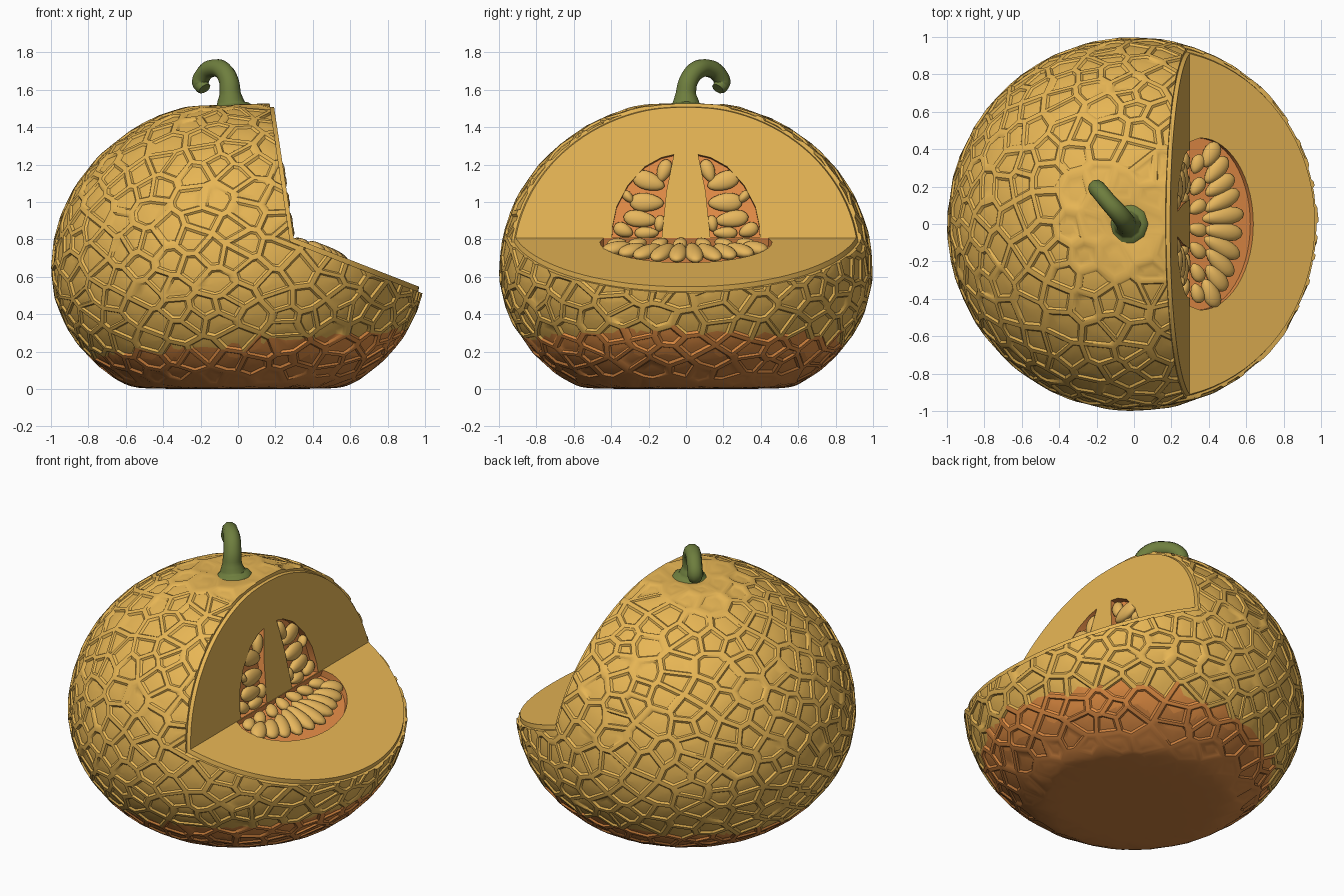
import bpy, bmesh, math, random
from mathutils import Vector

if "Cube" in bpy.data.objects:
    bpy.data.objects.remove(bpy.data.objects["Cube"])

random.seed(7)
CEN = Vector((0, 0, 0.64))


def mat(name, r, g, b):
    lin = lambda c: ((c / 255 + 0.055) / 1.055) ** 2.4
    m = bpy.data.materials.new(name)
    m.diffuse_color = (lin(r), lin(g), lin(b), 1)
    m.use_nodes = True
    m.node_tree.nodes["Principled BSDF"].inputs["Base Color"].default_value = m.diffuse_color
    return m


RIND = mat("rind yellow", 234, 184, 86)
RUST = mat("rind rust", 228, 143, 68)
BROWN = mat("rind brown", 204, 128, 62)
FLESH = mat("flesh yellow", 234, 184, 86)
PULP = mat("pulp orange", 238, 147, 74)
SEED = mat("seed cream", 238, 188, 96)
GREEN = mat("stem green", 110, 126, 62)


def make(name, bm, mats):
    bmesh.ops.recalc_face_normals(bm, faces=bm.faces)
    me = bpy.data.meshes.new(name)
    bm.to_mesh(me)
    bm.free()
    for m in mats:
        me.materials.append(m)
    ob = bpy.data.objects.new(name, me)
    bpy.context.collection.objects.link(ob)
    return ob


def activate(ob):
    bpy.ops.object.select_all(action='DESELECT')
    ob.select_set(True)
    bpy.context.view_layer.objects.active = ob


def smooth(ob, deg):
    activate(ob)
    bpy.ops.object.shade_smooth_by_angle(angle=math.radians(deg))


def cut(ob, cutter):
    cutter.hide_render = True
    activate(ob)
    m = ob.modifiers.new("cut", 'BOOLEAN')
    m.operation, m.solver, m.object = 'DIFFERENCE', 'EXACT', cutter
    bpy.ops.object.modifier_apply(modifier=m.name)
    bpy.data.objects.remove(cutter)


def melon(p, s=1.0):
    """Map a unit-sphere point onto the melon: flat base, dimple at the stem."""
    z = CEN.z + p.z * (0.91 if p.z > 0 else 0.78)
    if p.z > 0:
        z -= 0.05 * math.exp(-((p.x + 0.035) ** 2 + p.y ** 2) / 0.15 ** 2)
    z = 0.5 * (z + math.sqrt(z * z + 0.03 ** 2))      # rounded edge of the base
    return CEN + (Vector((p.x, p.y, z)) - CEN) * s


def smooth_body(name, s, mats):
    bm = bmesh.new()
    bmesh.ops.create_uvsphere(bm, u_segments=96, v_segments=64, radius=1)
    for v in bm.verts:
        v.co = melon(v.co, s)
    return make(name, bm, mats)


def prism(name, pts, frame, n0, n1, mats, index=0):
    """Extrude a 2D outline along the frame's normal."""
    o, u, v, n = frame
    bm = bmesh.new()
    a, b = [[bm.verts.new(o + u * x + v * y + n * h) for x, y in pts] for h in (n0, n1)]
    bm.faces.new(a)
    bm.faces.new(b)
    for i in range(len(pts)):
        j = (i + 1) % len(pts)
        bm.faces.new((a[i], a[j], b[j], b[i]))
    for f in bm.faces:
        f.material_index = index
    return make(name, bm, mats)


def wedge(x, z, mats):
    pts = [(x, z), (x - 0.15 * (2.2 - z), 2.2), (2, 2.2), (2, z - 0.39 * (2 - x))]
    frame = (Vector(), Vector((1, 0, 0)), Vector((0, 0, 1)), Vector((0, 1, 0)))
    return prism("wedge_cutter", pts, frame, -1.5, 1.5, mats)


# Netted rind: Voronoi cells on a sphere, each recessed between raised ridges
hull = bmesh.new()
N = 560
for i in range(N):
    z = 1 - 2 * (i + 0.5) / N
    a = i * math.pi * (3 - math.sqrt(5))
    r = math.sqrt(1 - z * z)
    p = Vector((r * math.cos(a), r * math.sin(a), z))
    p += Vector([random.gauss(0, 0.031) for _ in range(3)])
    hull.verts.new(p.normalized())
bmesh.ops.convex_hull(hull, input=hull.verts)
hull.normal_update()

bm = bmesh.new()
dual = {}
for f in hull.faces:
    n = f.normal if f.normal.dot(f.calc_center_median()) > 0 else -f.normal
    dual[f] = bm.verts.new(n)
for v in hull.verts:
    t = v.co.orthogonal().normalized()
    b = v.co.cross(t)
    ring = sorted(v.link_faces, key=lambda f: math.atan2(
        (f.calc_center_median() - v.co).dot(b), (f.calc_center_median() - v.co).dot(t)))
    if len(ring) > 2:
        bm.faces.new([dual[f] for f in ring])
hull.free()
bmesh.ops.remove_doubles(bm, verts=bm.verts, dist=0.025)

depth = {}
for f in list(bm.faces):
    c, vs = f.calc_center_median(), list(f.verts)
    rad = sum((v.co - c).length for v in vs) / len(vs)
    m = melon(c.normalized())
    top = math.hypot(m.x, m.y) if m.z > 1 else 1
    fade = min(1, max(0, (m.z - 0.02) / 0.08)) * min(1, max(0.1, (top - 0.08) / 0.35))

    def ring(k, d):
        out = [bm.verts.new((c + (v.co - c) * k).normalized()) for v in vs]
        depth.update((v, d * fade) for v in out)
        return out

    k1, k2 = max(0.5, 1 - 0.018 / rad), max(0.35, 1 - 0.032 / rad)
    rings = [vs, ring(k1, 0.001), ring(k2, 0.012), ring(k2 * 0.5, 0.011)]
    mid = bm.verts.new(c.normalized())
    depth[mid] = 0.011 * fade
    bm.faces.remove(f)
    for i in range(len(vs)):
        j = (i + 1) % len(vs)
        for p, q in zip(rings, rings[1:]):
            bm.faces.new((p[i], p[j], q[j], q[i]))
        bm.faces.new((rings[3][i], rings[3][j], mid))
for v in bm.verts:
    n = Vector((v.co.x, v.co.y, v.co.z / 0.85)).normalized()
    v.co = melon(v.co) - n * depth.get(v, 0)
low = min(v.co.z for v in bm.verts)
for v in bm.verts:
    v.co.z -= low
# Browned underside, higher on the cut side
for f in bm.faces:
    c = f.calc_center_median()
    if c.z < 0.17 + 0.02 * c.x:
        f.material_index = 2
    elif c.z < 0.24 + 0.08 * c.x:
        f.material_index = 1
rind = make("netted_rind", bm, [RIND, RUST, BROWN])
cut(rind, wedge(0.28, 0.787, [RIND]))
cut(rind, smooth_body("inner_cutter", 0.97, [RIND]))
smooth(rind, 38)

# Flesh, standing slightly proud of the rind along the cut
flesh = smooth_body("flesh", 0.976, [FLESH, PULP])
cut(flesh, wedge(0.298, 0.808, [FLESH, PULP]))
O, Y = Vector((0.298, 0, 0.808)), Vector((0, 1, 0))
WALL = (O, Y, Vector((-0.15, 0, 1)).normalized(), Vector((1, 0, 0.15)).normalized())
SHELF = (O, Y, Vector((1, 0, -0.39)).normalized(), Vector((0.39, 0, 1)).normalized())

# Seed cavities: two on the wall, one on the shelf
side = [(0.13, 0.002), (0.105, 0.25), (0.065, 0.45), (0.13, 0.435), (0.22, 0.385),
        (0.31, 0.285), (0.37, 0.17), (0.393, 0.06), (0.395, 0.002)]
for s in (-1, 1):
    cut(flesh, prism("cavity_cutter", [(s * x, y) for x, y in side], WALL,
                     -0.045, 0.05, [FLESH, PULP], 1))
arc = [(0.44, 0.002)] + [(0.46 * math.cos(math.pi * i / 28), 0.06 + 0.305 * math.sin(math.pi * i / 28))
                         for i in range(29)] + [(-0.44, 0.002)]
cut(flesh, prism("cavity_cutter", arc, SHELF, -0.045, 0.05, [FLESH, PULP], 1))
smooth(flesh, 30)


# Seeds: flattened teardrops lying in the cavities
def add_seed(bm, frame, x, y, ang, length, width, lift, thick):
    o, u, v, n = frame
    d = u * math.cos(ang) + v * math.sin(ang)
    w = n.cross(d)
    new = bmesh.ops.create_uvsphere(bm, u_segments=16, v_segments=10, radius=1)["verts"]
    for vert in new:
        p = vert.co.copy()
        vert.co = (o + u * x + v * y + n * (lift + p.z * thick)
                   + d * p.x * length / 2 + w * p.y * width / 2 * (1 + 0.2 * p.x))


bm = bmesh.new()
wall_seeds = [(0.118, 0.365, 110, 0.13, 0.075), (0.2, 0.31, 20, 0.18, 0.1),
              (0.21, 0.195, 3, 0.185, 0.1), (0.245, 0.105, 8, 0.18, 0.09),
              (0.14, 0.08, 100, 0.09, 0.06), (0.21, 0.03, 0, 0.13, 0.065),
              (0.335, 0.045, 25, 0.11, 0.075), (0.31, 0.225, 50, 0.08, 0.05)]
for s in (-1, 1):
    for x, y, a, l, w in wall_seeds:
        a = math.radians(a if s > 0 else 180 - a)
        add_seed(bm, WALL, s * x, y, a, l, w, -0.022, 0.03)
for i in range(10):
    x = -0.37 + 0.0822 * i
    y = 0.02 + 0.175 * math.sqrt(1 - (x / 0.46) ** 2)
    add_seed(bm, SHELF, x, y, math.atan2(y + 0.1, x) + random.uniform(-0.12, 0.12),
             0.25 - 0.24 * abs(x) + random.uniform(-0.015, 0.01), 0.094, -0.01, 0.034)
for x in (-0.37, -0.26, -0.14, -0.03, 0.09, 0.2, 0.32):
    add_seed(bm, SHELF, x, 0.05, math.atan2(0.15, x), 0.11, 0.075, -0.014, 0.028)
smooth(make("seeds", bm, [SEED]), 60)

# Curled stem with a flared foot
path = [(-0.035, 0, 1.46, 0.12), (-0.035, 0, 1.505, 0.114), (-0.038, 0, 1.528, 0.075),
        (-0.042, 0, 1.58, 0.057), (-0.05, 0.015, 1.65, 0.052), (-0.085, 0.06, 1.705, 0.05),
        (-0.135, 0.115, 1.715, 0.047), (-0.182, 0.172, 1.685, 0.046), (-0.2, 0.192, 1.635, 0.046),
        (-0.178, 0.17, 1.605, 0.035)]
cu = bpy.data.curves.new("stem", 'CURVE')
cu.dimensions = '3D'
cu.bevel_depth, cu.bevel_resolution, cu.resolution_u, cu.use_fill_caps = 1, 3, 5, True
sp = cu.splines.new('BEZIER')
sp.bezier_points.add(len(path) - 1)
for bp, (x, y, z, r) in zip(sp.bezier_points, path):
    bp.co, bp.radius = (x, y, z), r
    bp.handle_left_type = bp.handle_right_type = 'AUTO'
cu.materials.append(GREEN)
stem = bpy.data.objects.new("stem", cu)
bpy.context.collection.objects.link(stem)
activate(stem)
bpy.ops.object.convert(target='MESH')
smooth(bpy.context.object, 50)
